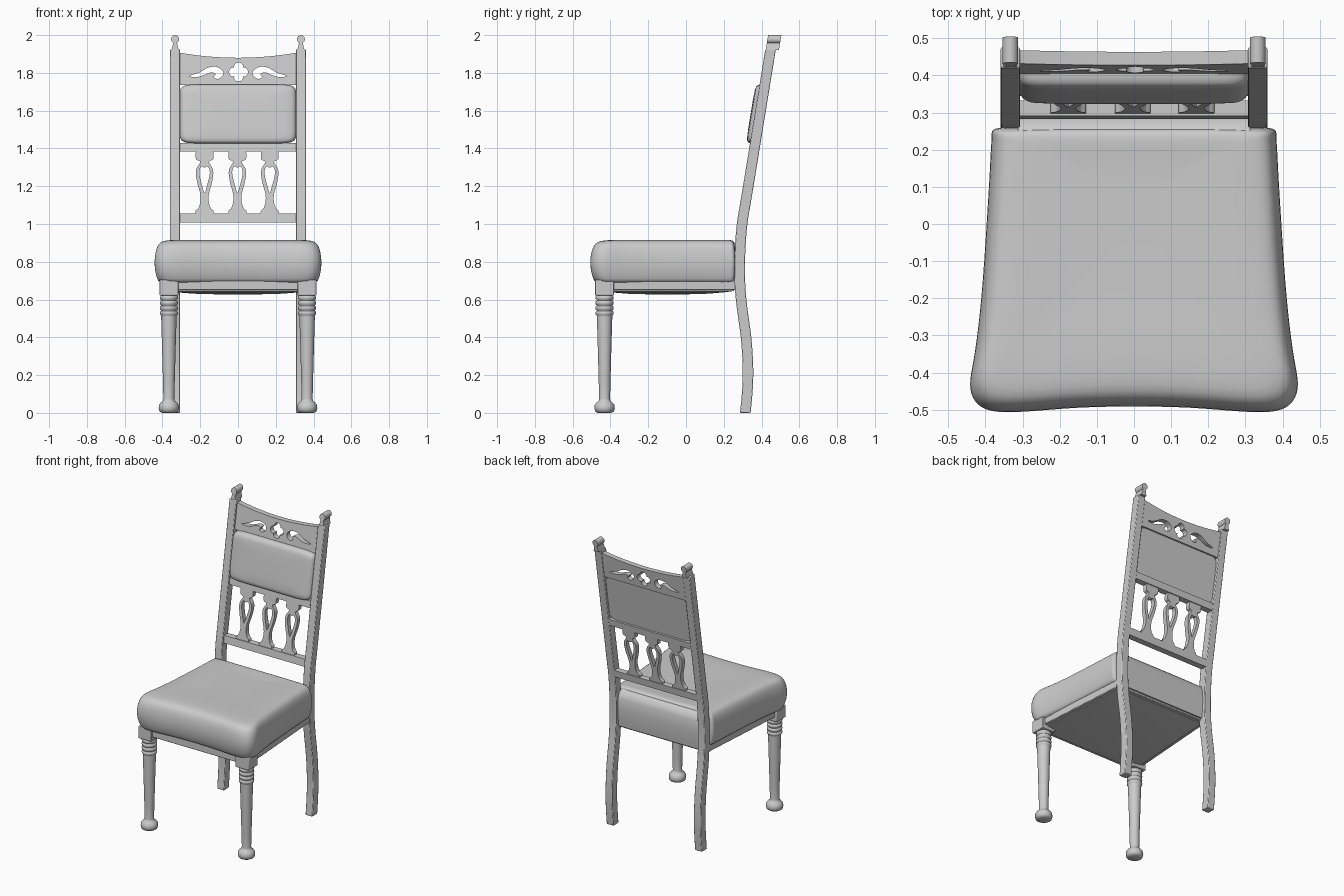
import bpy, bmesh, math
from mathutils import Vector

if "Cube" in bpy.data.objects:
    bpy.data.objects.remove(bpy.data.objects["Cube"])


def finish(name, mesh, angle=35):
    ob = bpy.data.objects.new(name, mesh)
    bpy.context.collection.objects.link(ob)
    bpy.ops.object.select_all(action='DESELECT')
    ob.select_set(True)
    bpy.context.view_layer.objects.active = ob
    bpy.ops.object.shade_smooth_by_angle(angle=math.radians(angle))
    return ob


def loft(name, rings, angle=35, bevel=0, subdiv=0):
    """Skin a stack of equal-length rings and cap both ends."""
    bm = bmesh.new()
    rows = [[bm.verts.new(p) for p in r] for r in rings]
    n = len(rows[0])
    for a, b in zip(rows, rows[1:]):
        for i in range(n):
            j = (i + 1) % n
            bm.faces.new((a[i], a[j], b[j], b[i]))
    bm.faces.new(rows[0][::-1])
    bm.faces.new(rows[-1])
    bmesh.ops.recalc_face_normals(bm, faces=bm.faces)
    me = bpy.data.meshes.new(name)
    bm.to_mesh(me)
    bm.free()
    ob = finish(name, me, angle)
    if bevel:
        m = ob.modifiers.new("bevel", 'BEVEL')
        m.width, m.segments = bevel, 2
    if subdiv:
        m = ob.modifiers.new("subdivision", 'SUBSURF')
        m.levels = m.render_levels = subdiv
    return ob


def catmull(pts, closed=False, n=5):
    """Smooth curve through 2D points."""
    p = [Vector(q) for q in pts]
    k, out = len(p), []
    for i in range(k if closed else k - 1):
        if closed:
            a, b, c, d = (p[(i + o) % k] for o in (-1, 0, 1, 2))
        else:
            a, b, c, d = p[max(i - 1, 0)], p[i], p[i + 1], p[min(i + 2, k - 1)]
        for s in range(n):
            t = s / n
            out.append(0.5 * (2 * b + (c - a) * t + (2 * a - 5 * b + 4 * c - d) * t * t
                              + (3 * b - a - 3 * c + d) * t ** 3))
    return out if closed else out + [p[-1]]


def back_y(z):
    return 0.297 + 0.163 * (z - 1)


def fretwork(name, outlines, depth, shift=0.0):
    """Flat panel in x/z with holes, leaned back to follow the posts."""
    cu = bpy.data.curves.new(name, 'CURVE')
    cu.dimensions, cu.fill_mode, cu.extrude = '2D', 'BOTH', depth / 2
    for pts in outlines:
        sp = cu.splines.new('POLY')
        sp.points.add(len(pts) - 1)
        for q, p in zip(sp.points, pts):
            q.co = (p[0], p[1], 0, 1)
        sp.use_cyclic_u = True
    tmp = bpy.data.objects.new("helper", cu)
    bpy.context.collection.objects.link(tmp)
    dg = bpy.context.evaluated_depsgraph_get()
    me = bpy.data.meshes.new_from_object(tmp.evaluated_get(dg))
    bpy.data.objects.remove(tmp)
    bm = bmesh.new()
    bm.from_mesh(me)
    bmesh.ops.remove_doubles(bm, verts=bm.verts, dist=1e-5)
    for v in bm.verts:
        x, z, t = v.co
        v.co = (x, back_y(z) + shift - t, z)
    bmesh.ops.recalc_face_normals(bm, faces=bm.faces)
    bm.to_mesh(me)
    bm.free()
    return finish(name, me)


def rect(x0, x1, y0, y1, z):
    return [(x0, y0, z), (x1, y0, z), (x1, y1, z), (x0, y1, z)]


# Seat cushion: flared outline stacked in scaled rings
half = catmull([(0, -.49), (.15, -.493), (.3, -.505), (.385, -.503), (.427, -.478), (.442, -.43),
                (.428, -.35), (.41, -.2), (.396, 0), (.387, .15), (.382, .235), (.366, .26),
                (.2, .264), (0, .264)], n=2)
outline = [(p.x, p.y) for p in half] + [(-p.x, p.y) for p in half[-2:0:-1]]


def seat_ring(s, z):
    return [(x * s, y * (s if y < 0 else s ** 0.5), z) for x, y in outline]


loft("seat_cushion", [seat_ring(s, z) for s, z in (
    (.94, .685), (.955, .695), (.985, .725), (1.005, .78), (1.0, .83), (.98, .873), (.945, .9),
    (.89, .912), (.78, .916), (.6, .915), (.4, .912), (.2, .911), (.05, .911))], 180, subdiv=1)
loft("seat_back_edge", [rect(-.312, .312, .2, y, z) for y, z in (
    (.285, .66), (.29, .70), (.296, .78), (.292, .85), (.28, .885), (.25, .905))], 60)


# Seat frame and sagging webbing below
def frame_ring(s, z):
    c = [(-.405, -.47), (.405, -.47), (.355, .275), (-.355, .275)]
    return [(x * s, (y + .1) * s - .1, z) for x, y in c]


loft("seat_frame", [frame_ring(1, .65), frame_ring(1, .705)], bevel=.004)
loft("seat_webbing", [frame_ring(s, z) for s, z in (
    (.95, .66), (.94, .645), (.8, .638), (.5, .629), (.1, .627))])

# Back posts with curved rear legs, and their rounded finials
path = catmull([(.314, 0), (.325, .12), (.328, .24), (.318, .4), (.295, .57), (.285, .7),
                (.286, .85), (.297, 1.0), (back_y(1.15), 1.15), (back_y(1.5), 1.5),
                (back_y(1.925), 1.925)], n=4)
for side in (-1, 1):
    cx = side * .333
    loft("back_post", [rect(cx - .026, cx + .026, p.x - .028, p.x + .028, p.y) for p in path],
         bevel=.004)
    knob = [(cx + .021 * math.cos(a), 1.978 + .022 * math.sin(a))
            for a in (math.radians(-60 + 300 * i / 20) for i in range(21))]
    fretwork("post_finial", [[(cx - .02, 1.92), (cx + .02, 1.92), (cx + .014, 1.938)]
                             + knob + [(cx - .014, 1.938)]], .07, .01)

# Front legs: square block over a turned, tapered leg with rings and bun foot
turning = [(.036, 0), (.05, .008), (.054, .025), (.052, .042), (.042, .055), (.031, .064),
           (.029, .075), (.031, .16), (.037, .38), (.041, .51)]
for i in range(4):
    z = .515 + i * .027
    turning += [(.041, z), (.047, z + .006), (.048, z + .013), (.047, z + .02), (.041, z + .025)]
for side in (-1, 1):
    cx, cy = side * .366, -.431
    loft("front_leg", [[(cx + r * math.cos(k * math.tau / 28), cy + r * math.sin(k * math.tau / 28), z)
                        for k in range(28)] for r, z in turning], 50)
    loft("front_leg_block", [rect(cx - .05, cx + .05, cy - .05, cy + .05, z) for z in (.622, .705)],
         bevel=.004)

# Crest rail with pierced leaves and quatrefoil
top = [(.315 - .63 * i / 20, 1.88 + .028 * (1 - i / 10) ** 2) for i in range(21)]
leaf = catmull([(-.26, 1.783), (-.205, 1.802), (-.16, 1.827), (-.115, 1.832), (-.08, 1.81),
                (-.083, 1.783), (-.108, 1.768), (-.128, 1.778), (-.118, 1.795), (-.145, 1.802),
                (-.18, 1.788), (-.215, 1.779)], True)
quatrefoil = []
for k in range(48):
    a = k * math.tau / 48
    r = .032 + .018 * abs(math.cos(2 * a)) ** .7 if math.cos(4 * a) > -1 else .032
    quatrefoil.append((.003 + r * math.cos(a), 1.805 + r * math.sin(a)))
fretwork("crest_rail", [[(-.315, 1.735), (.315, 1.735)] + top, leaf,
                        [(-p.x, p.y) for p in leaf], quatrefoil], .036, .005)

# Cross rails
for name, z0, z1 in (("middle_rail", 1.383, 1.428), ("lower_rail", 1.008, 1.056)):
    fretwork(name, [[(-.315, z0), (.315, z0), (.315, z1), (-.315, z1)]], .042, .006)

# Padded back panel: bulging front, flat rear
rings = []
for s, t in ((1, .012), (1, -.012), (.99, -.026), (.965, -.037), (.92, -.044), (.8, -.048),
             (.5, -.05), (.1, -.05)):
    ring = []
    for k in range(64):
        a = (k + .5) * math.tau / 64
        c, d = math.cos(a), math.sin(a)
        x = .31 * s * math.copysign(abs(c) ** .2, c)
        z = 1.583 + .157 * s * math.copysign(abs(d) ** .2, d)
        ring.append((x, back_y(z) + t, z))
    rings.append(ring)
loft("back_pad", rings, 60)

# Three pierced splats
edge = catmull([(.047, 1.05), (.047, 1.07), (.032, 1.085), (.022, 1.12), (.023, 1.16),
                (.038, 1.215), (.046, 1.265), (.042, 1.295), (.025, 1.322), (.026, 1.333),
                (.046, 1.345), (.046, 1.39)], n=4)
hole = catmull([(0, 1.165), (.012, 1.2), (.025, 1.25), (.027, 1.283), (.016, 1.305), (0, 1.298),
                (-.016, 1.305), (-.027, 1.283), (-.025, 1.25), (-.012, 1.2)], True, 4)
for cx in (-.177, -.003, .168):
    fretwork("back_splat", [[(cx + p.x, p.y) for p in edge] + [(cx - p.x, p.y) for p in edge[::-1]],
                            [(cx + p.x, p.y) for p in hole]], .03, .006)
